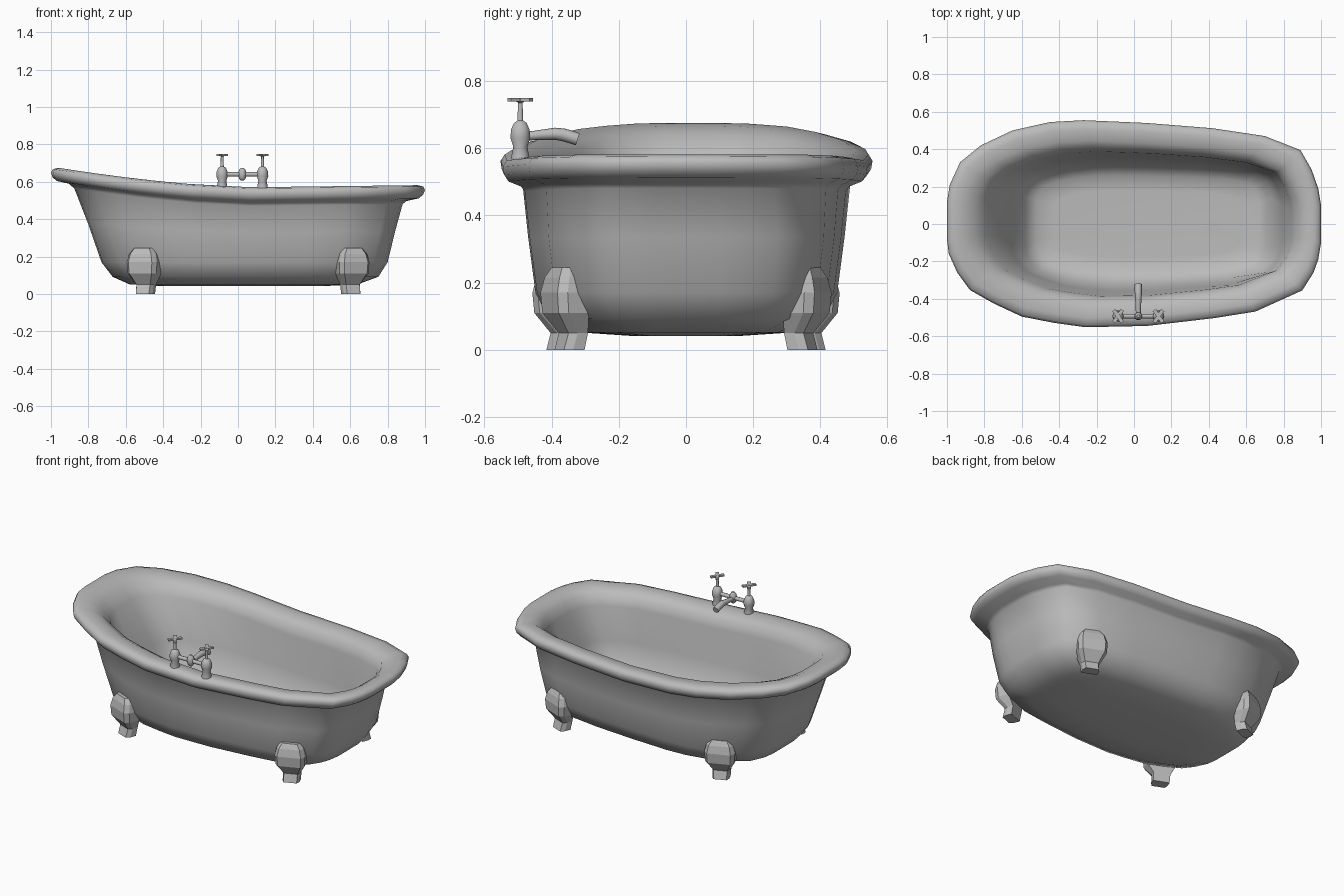
import bpy, bmesh, math
from mathutils import Vector, Matrix

cube = bpy.data.objects.get("Cube")
if cube:
    bpy.data.objects.remove(cube)

grey = bpy.data.materials.new("grey_enamel")
grey.use_nodes = True
COLOUR = (0.5, 0.5, 0.5, 1)
grey.diffuse_color = COLOUR
grey.node_tree.nodes["Principled BSDF"].inputs["Base Color"].default_value = COLOUR


def finish(name, bm, smooth=None):
    """Turn a bmesh into a grey object, optionally smooth below an angle."""
    bmesh.ops.recalc_face_normals(bm, faces=bm.faces)
    mesh = bpy.data.meshes.new(name)
    bm.to_mesh(mesh)
    bm.free()
    mesh.materials.append(grey)
    obj = bpy.data.objects.new(name, mesh)
    bpy.context.collection.objects.link(obj)
    if smooth:
        bpy.ops.object.select_all(action='DESELECT')
        obj.select_set(True)
        bpy.context.view_layer.objects.active = obj
        bpy.ops.object.shade_smooth_by_angle(angle=math.radians(smooth))
    return obj


def loft(bm, rings):
    """Bridge equal-length rings and cap both ends."""
    loops = [[bm.verts.new(p) for p in ring] for ring in rings]
    for a, b in zip(loops, loops[1:]):
        for i in range(len(a)):
            j = (i + 1) % len(a)
            bm.faces.new((a[i], a[j], b[j], b[i]))
    bm.faces.new(loops[0][::-1])
    bm.faces.new(loops[-1])


def lathe(bm, profile, x, y, sides=10):
    loft(bm, [[(x + r * math.cos(t * math.tau / sides),
                y + r * math.sin(t * math.tau / sides), z)
               for t in range(sides)] for r, z in profile])


def tube(bm, path, radii, sides=8):
    """Round tube along a path lying in a vertical plane."""
    pts = [Vector(p) for p in path]
    rings = []
    for i, p in enumerate(pts):
        d = (pts[min(i + 1, len(pts) - 1)] - pts[max(i - 1, 0)]).normalized()
        side = d.cross(Vector((0, 0, 1))).normalized()
        up = side.cross(d)
        rings.append([p + radii[i] * (side * math.cos(t) + up * math.sin(t))
                      for t in (k * math.tau / sides for k in range(sides))])
    loft(bm, rings)


# Plan outline of the tub: wide at the sloped end, slightly uneven front to back
back_half = [(-1, .12), (-.985, .21), (-.93, .33), (-.82, .42), (-.65, .50),
             (-.45, .545), (-.27, .555), (.07, .54), (.42, .512), (.7, .47),
             (.89, .395), (.95, .29), (.985, .19), (1, .1)]
front_half = [(-1, .08), (-.99, .16), (-.945, .26), (-.877, .353), (-.75, .425),
              (-.6, .495), (-.43, .528), (-.26, .552), (.07, .545), (.43, .503),
              (.65, .468), (.9, .355), (.96, .26), (.985, .19), (1, .1)]
outline = [(u, v / .555) for u, v in back_half]
outline += [(u, -v / .555) for u, v in reversed(front_half)]


def rim_rise(u):
    """Extra height of the rim towards the raised end."""
    return .105 * max(0, (.1 - u) / 1.1) ** 1.6 + .012 * max(0, u)


# Tub rings: left x, right x, half width, height, share of rim rise, roundness
sections = [
    (-.40, .45, .17, .042, 0, 1), (-.58, .64, .32, .052, 0, .9),
    (-.67, .75, .41, .092, 0, .85), (-.73, .80, .45, .17, 0, .85),
    (-.80, .84, .472, .33, .4, .85), (-.875, .88, .488, .47, .9, .95),
    (-.905, .90, .50, .485, 1, 1), (-.97, .968, .538, .50, 1, 1),
    (-.992, .99, .551, .52, 1, 1), (-1, 1, .555, .544, 1, 1),
    (-.99, .99, .543, .563, 1, 1), (-.96, .96, .505, .57, 1, 1),
    (-.91, .915, .445, .561, 1, 1), (-.85, .875, .405, .535, 1, 1),
    (-.79, .845, .388, .48, .9, 1), (-.66, .79, .36, .28, .4, .75),
    (-.58, .735, .315, .14, 0, .5), (-.52, .67, .26, .09, 0, .5),
    (-.42, .56, .18, .085, 0, .5)]
rings = []
for left, right, width, z, share, roundness in sections:
    mid, span = (left + right) / 2, (right - left) / 2
    rings.append([(mid + span * u,
                   math.copysign(width * abs(v) ** roundness, v),
                   z + share * rim_rise(u)) for u, v in outline])
bm = bmesh.new()
loft(bm, rings)
finish("tub", bm, 60)

# Drain plate on the floor
bm = bmesh.new()
lathe(bm, [(.04, .084), (.04, .087)], .42, -.02, 12)
finish("drain", bm)

# Feet: shield-shaped, turned slightly outwards at each corner
foot_sections = [(0, .048, .012, -.05), (.05, .05, -.002, -.06),
                 (.11, .083, .04, -.05), (.17, .087, .045, -.04),
                 (.215, .076, .035, -.04), (.245, .054, .02, -.03)]
for end, x, y in (("left", .615, .366), ("right", -.507, .39)):
    for row, sy in (("front", -1), ("back", 1)):
        sx = 1 if x > 0 else -1
        place = (Matrix.Translation((x, sy * y, 0))
                 @ Matrix.Diagonal((sx, sy, 1, 1))
                 @ Matrix.Rotation(math.radians(-22), 4, 'Z'))
        bm = bmesh.new()
        loft(bm, [[place @ Vector(p) for p in (
            (-w, back, z), (w, back, z), (w, out - .025, z),
            (w * .78, out, z), (-w * .78, out, z), (-w, out - .025, z))]
            for z, w, out, back in foot_sections])
        finish(f"{row}_{end}_foot", bm)

# Tap columns with crossed handles
TAP_Y, MID_X = -.493, .023
for name, x in (("right", -.085), ("left", .131)):
    bm = bmesh.new()
    lathe(bm, [(.029, .545), (.028, .575), (.022, .605), (.031, .63),
               (.029, .655), (.02, .675), (.009, .682), (.007, .735),
               (.014, .74), (.012, .75)], x, TAP_Y)
    finish(f"{name}_tap", bm, 40)
    bm = bmesh.new()
    for angle in (35, -35):
        bmesh.ops.create_cube(bm, size=1, matrix=Matrix.Translation((x, TAP_Y, .744))
                              @ Matrix.Rotation(math.radians(angle), 4, 'Z')
                              @ Matrix.Diagonal((.02, .08, .01, 1)))
    finish(f"{name}_tap_handle", bm)

# Bar between the taps, with a central boss
bm = bmesh.new()
tube(bm, [(-.085, TAP_Y, .64), (.131, TAP_Y, .64)], [.012, .012])
finish("tap_bar", bm, 50)
bm = bmesh.new()
lathe(bm, [(.008, .607), (.018, .617), (.022, .64), (.018, .663), (.008, .675)],
      MID_X, TAP_Y)
finish("tap_boss", bm, 50)

# Spout reaching over the tub
bm = bmesh.new()
tube(bm, [(MID_X, y, z) for y, z in ((TAP_Y, .635), (-.45, .638), (-.39, .643),
                                     (-.365, .64), (-.322, .627))],
     [.013, .014, .018, .019, .019])
finish("spout", bm, 50)
